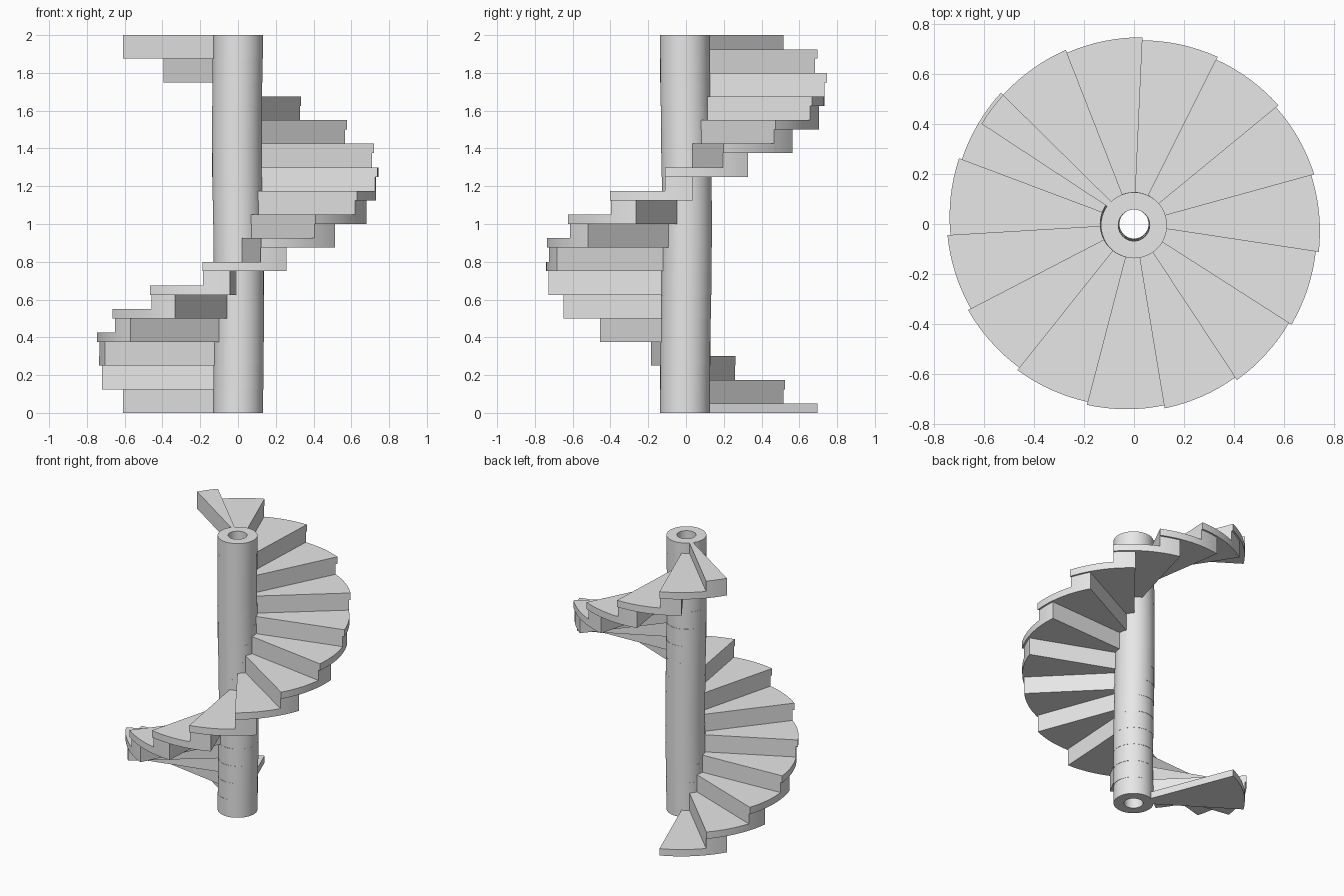
import bpy, bmesh
from math import radians, sin, cos

cube = bpy.data.objects.get("Cube")
if cube:
    bpy.data.objects.remove(cube, do_unlink=True)

STEPS = 16
RISE = 0.125
TREAD = 0.05                  # tread thickness
TURN = radians(24)            # rotation from one step to the next
OVERLAP = radians(11.3)       # width of the riser wedge under the next tread
START = radians(111.4)
R_IN, R_FRONT, R_BACK = 0.10, 0.747, 0.729
COL_OUT, COL_IN, COL_SHIFT = 0.132, 0.063, 0.005

grey = bpy.data.materials.new("plain grey")
grey.use_nodes = True
grey.diffuse_color = (0.8, 0.8, 0.8, 1)
grey.node_tree.nodes["Principled BSDF"].inputs["Base Color"].default_value = (0.8, 0.8, 0.8, 1)


def finish(bm, name):
    bmesh.ops.recalc_face_normals(bm, faces=bm.faces)
    mesh = bpy.data.meshes.new(name)
    bm.to_mesh(mesh)
    bm.free()
    mesh.materials.append(grey)
    return mesh


def place(mesh, name, location, angle):
    obj = bpy.data.objects.new(name, mesh)
    obj.location = location
    obj.rotation_euler.z = angle
    bpy.context.collection.objects.link(obj)
    return obj


def step_mesh():
    """Fan-shaped tread with a taller riser wedge along its back edge."""
    bm = bmesh.new()
    total = TURN + OVERLAP
    stations = [(TURN * k / 8, TREAD) for k in range(9)]
    stations += [(TURN + OVERLAP * k / 4, RISE) for k in range(5)]
    loops = []
    for angle, top in stations:
        r = R_FRONT + (R_BACK - R_FRONT) * angle / total
        c, s = cos(angle), sin(angle)
        loops.append([bm.verts.new((rad * c, rad * s, z))
                      for rad, z in ((R_IN, 0), (r, 0), (r, top), (R_IN, top))])
    for k in range(len(loops) - 1):
        a, b = loops[k], loops[k + 1]
        if stations[k][0] == stations[k + 1][0]:
            bm.faces.new((a[2], a[3], b[3], b[2]))      # riser face
            continue
        for j in range(4):
            n = (j + 1) % 4
            bm.faces.new((a[j], a[n], b[n], b[j]))
    bm.faces.new(loops[0])
    bm.faces.new(loops[-1])
    bmesh.ops.remove_doubles(bm, verts=bm.verts, dist=1e-5)
    return finish(bm, "step")


def ring_mesh(sides=48):
    """Hollow column segment, one rise high."""
    bm = bmesh.new()
    profile = ((COL_IN, 0), (COL_OUT, 0), (COL_OUT, RISE), (COL_IN, RISE))
    loops = []
    for k in range(sides):
        a = radians(360) * k / sides
        loops.append([bm.verts.new((r * cos(a), r * sin(a), z)) for r, z in profile])
    for k in range(sides):
        a, b = loops[k], loops[(k + 1) % sides]
        for j in range(4):
            n = (j + 1) % 4
            bm.faces.new((a[j], a[n], b[n], b[j]))
    return finish(bm, "column_segment")


# Steps and column segments, winding upwards with a slight sway in the column
step, ring = step_mesh(), ring_mesh()
parts = []
for i in range(STEPS):
    z = i * RISE
    sway = radians(-90) + i * TURN
    parts.append(place(step, f"step_{i + 1}", (0, 0, z), START + i * TURN))
    parts.append(place(ring, f"column_segment_{i + 1}",
                       (COL_SHIFT * cos(sway), COL_SHIFT * sin(sway), z), 0))

# Smooth the curved sides, keep the edges sharp
for obj in parts[:2]:
    bpy.ops.object.select_all(action='DESELECT')
    obj.select_set(True)
    bpy.context.view_layer.objects.active = obj
    bpy.ops.object.shade_smooth_by_angle(angle=radians(30))
